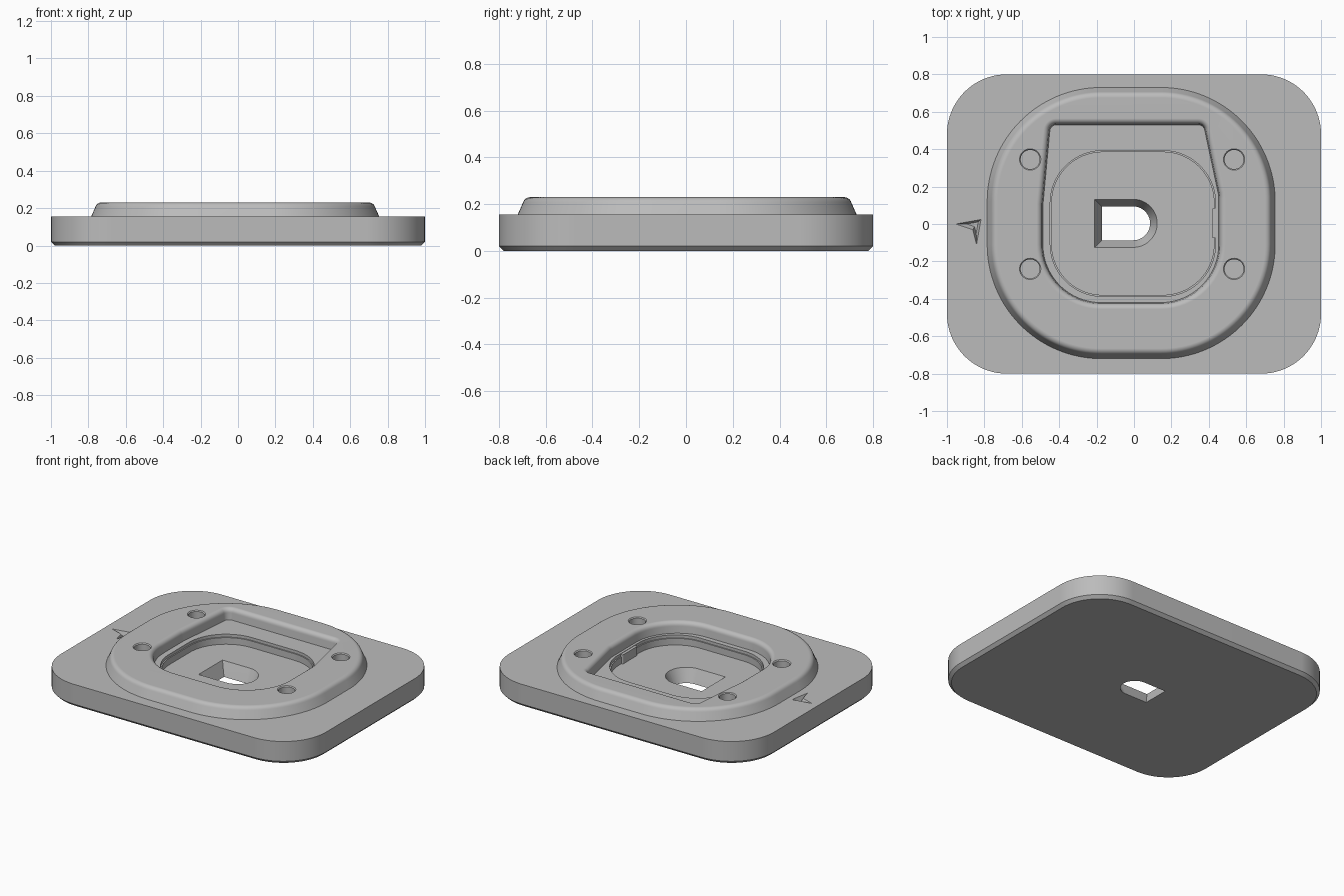
import bpy, bmesh, math
from mathutils import Vector

if "Cube" in bpy.data.objects:
    bpy.data.objects.remove(bpy.data.objects["Cube"])

grey = bpy.data.materials.new("plain grey")
grey.use_nodes = True
colour = (0.5, 0.5, 0.5, 1)
grey.diffuse_color = colour
grey.node_tree.nodes["Principled BSDF"].inputs["Base Color"].default_value = colour


def rounded(corners, steps=20):
    """Counter-clockwise corners (x, y, radius) -> outline points with normals."""
    out = []
    for i, (x, y, r) in enumerate(corners):
        p = Vector((x, y))
        a = (Vector(corners[i - 1][:2]) - p).normalized()
        b = (Vector(corners[(i + 1) % len(corners)][:2]) - p).normalized()
        half = a.angle(b) / 2
        centre = p + (a + b).normalized() * (r / math.sin(half))
        start = math.atan2(-a.x, a.y)
        # outward normal of the incoming edge, turned through the corner
        n0 = Vector((-a.y, a.x))
        start = math.atan2(n0.y, n0.x)
        sweep = math.pi - 2 * half
        for k in range(steps + 1):
            t = start + sweep * k / steps
            n = Vector((math.cos(t), math.sin(t)))
            out.append((centre + n * r, n))
    return out


def box_corners(x0, x1, y0, y1, r_left, r_right):
    return [(x0, y0, r_left), (x1, y0, r_right), (x1, y1, r_right), (x0, y1, r_left)]


def loft(name, outline, profile):
    """Stack the outline at (offset, height) pairs, lowest first."""
    bm = bmesh.new()
    rings = [[bm.verts.new((*(p + n * off), z)) for p, n in outline] for off, z in profile]
    count = len(outline)
    for low, high in zip(rings, rings[1:]):
        for i in range(count):
            j = (i + 1) % count
            bm.faces.new((low[i], low[j], high[j], high[i]))
    bm.faces.new(rings[0][::-1])
    bm.faces.new(rings[-1])
    bmesh.ops.remove_doubles(bm, verts=bm.verts, dist=1e-5)
    bmesh.ops.recalc_face_normals(bm, faces=bm.faces)
    mesh = bpy.data.meshes.new(name)
    bm.to_mesh(mesh)
    bm.free()
    mesh.materials.append(grey)
    obj = bpy.data.objects.new(name, mesh)
    bpy.context.collection.objects.link(obj)
    return obj


def combine(target, tool, operation):
    mod = target.modifiers.new(tool.name, "BOOLEAN")
    mod.operation, mod.solver, mod.object = operation, "EXACT", tool
    bpy.context.view_layer.objects.active = target
    bpy.ops.object.modifier_apply(modifier=mod.name)
    bpy.data.objects.remove(tool)


TOP, RIM = 0.155, 0.23

# Base plate with a chamfered underside
plate = loft("base_plate", rounded(box_corners(-1, 1, -0.8, 0.8, 0.32, 0.32)),
             [(-0.02, 0), (0, 0.02), (0, TOP)])

# Raised rim with drafted side and rounded top edge
fillet = [(-0.055 + 0.033 * math.cos(t), RIM - 0.03 + 0.03 * math.sin(t))
          for t in [math.radians(15 * k) for k in range(1, 7)]]
rim = loft("raised_rim", rounded(box_corners(-0.785, 0.755, -0.72, 0.73, 0.61, 0.61), 32),
           [(0, 0.1), (0, TOP)] + fillet)
combine(plate, rim, "UNION")

# Upper pocket, flaring out to the rim top
pocket_shape = [(-0.487, -0.42, 0.31), (0.453, -0.42, 0.31), (0.453, 0.15, 0.12),
                (0.372, 0.53, 0.035), (-0.447, 0.53, 0.035), (-0.487, 0.1, 0.12)]
flare = [(0.035 - 0.03 * math.cos(t), RIM - 0.03 + 0.03 * math.sin(t))
         for t in [math.radians(15 * k) for k in range(7)]]
pocket = loft("upper_pocket", rounded(pocket_shape, 16),
              [(0, TOP)] + flare + [(0.035, 0.3)])
combine(plate, pocket, "DIFFERENCE")

# Lower pocket with a fine ledge
recess = loft("lower_pocket", rounded(box_corners(-0.448, 0.436, -0.387, 0.392, 0.28, 0.28)),
              [(-0.008, 0.09), (-0.008, 0.135), (0, 0.135), (0, 0.2)])
combine(plate, recess, "DIFFERENCE")

# Shallow locating bump on the lower pocket's side
bump = loft("locating_bump", rounded(box_corners(0.417, 0.446, -0.075, 0.085, 0.008, 0.008), 4),
            [(0, 0.06), (0, 0.152)])
combine(plate, bump, "UNION")

# Tapered slot through the floor: square on one end, round on the other
slot_shape = rounded(box_corners(-0.172, 0.086, -0.087, 0.094, 0.001, 0.0904), 16)
square_end = [(p, Vector((math.copysign(1, n.x), math.copysign(1, n.y))) if p.x < -0.15 else n)
              for p, n in slot_shape]
slot = loft("through_slot", square_end, [(0, -0.05), (0, 0.002), (0.038, 0.09), (0.038, 0.12)])
combine(plate, slot, "DIFFERENCE")

# Four round holes in the rim
for x in (-0.555, 0.535):
    for y in (-0.24, 0.345):
        r = 0.057
        hole = loft("round_hole", rounded(box_corners(x - r, x + r, y - r, y + r, r, r), 10),
                    [(-0.006, 0.12), (-0.006, RIM - 0.006), (0, RIM), (0, 0.3)])
        combine(plate, hole, "DIFFERENCE")

# Engraved corner-shaped marker beside the rim
marker_shape = [(-0.952, 0.0), (-0.862, -0.03), (-0.842, -0.11), (-0.818, 0.024)]
focus = Vector((-0.845, 0.0))
marker_outline = [(Vector(p), (focus - Vector(p)) * 0.55) for p in marker_shape]
marker = loft("marker_groove", marker_outline, [(1, TOP - 0.03), (0, TOP), (0, 0.2)])
combine(plate, marker, "DIFFERENCE")

# Smooth curved walls, keep hard edges
bpy.ops.object.select_all(action="DESELECT")
plate.select_set(True)
bpy.context.view_layer.objects.active = plate
bpy.ops.object.shade_smooth_by_angle(angle=math.radians(28))
weighted = plate.modifiers.new("weighted normals", "WEIGHTED_NORMAL")
weighted.keep_sharp = True
